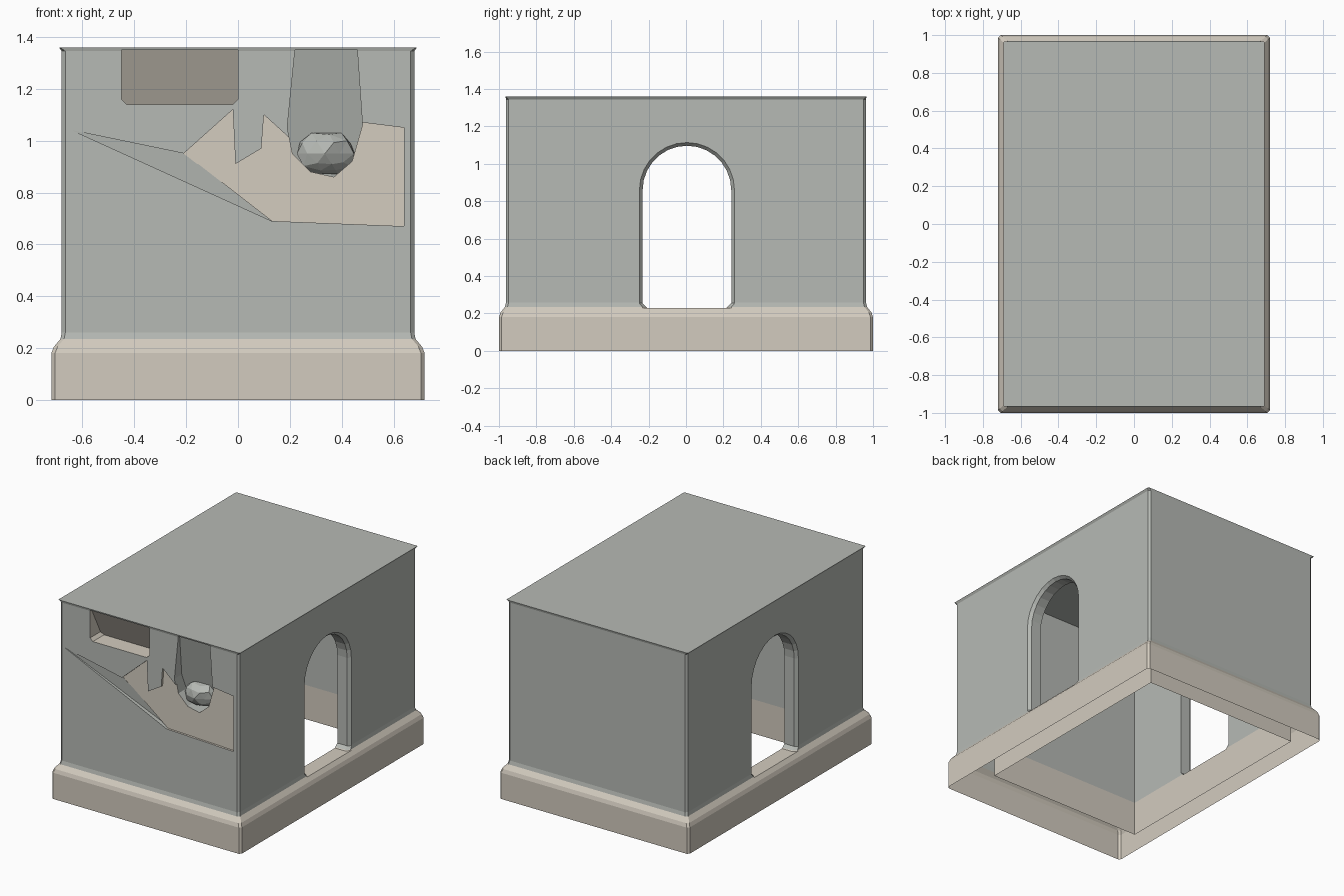
import bpy, bmesh, math, random
from mathutils import Vector

if "Cube" in bpy.data.objects:
    bpy.data.objects.remove(bpy.data.objects["Cube"])

random.seed(4)


def material(name, color):
    m = bpy.data.materials.new(name)
    m.diffuse_color = (*color, 1)
    m.use_nodes = True
    m.node_tree.nodes["Principled BSDF"].inputs["Base Color"].default_value = m.diffuse_color
    return m


MATS = [material("plaster", (0.47, 0.49, 0.46)), material("stone", (0.65, 0.60, 0.52))]


def make_object(name, bm, mat):
    bmesh.ops.recalc_face_normals(bm, faces=bm.faces[:])
    for f in bm.faces:
        f.material_index = mat
    mesh = bpy.data.meshes.new(name)
    bm.to_mesh(mesh)
    bm.free()
    for m in MATS:
        mesh.materials.append(m)
    obj = bpy.data.objects.new(name, mesh)
    bpy.context.collection.objects.link(obj)
    return obj


def loft(name, sections, mat=0):
    """Closed solid through a list of equally long point loops."""
    bm = bmesh.new()
    rings = [[bm.verts.new(p) for p in s] for s in sections]
    n = len(rings[0])
    for a, b in zip(rings, rings[1:]):
        for i in range(n):
            j = (i + 1) % n
            bm.faces.new((a[i], a[j], b[j], b[i]))
    bm.faces.new(rings[0][::-1])
    bm.faces.new(rings[-1])
    return make_object(name, bm, mat)


def ring(hx, hy, z, c=0.014):
    """Rectangle with clipped corners."""
    return [(hx - c, -hy, z), (hx, -hy + c, z), (hx, hy - c, z), (hx - c, hy, z),
            (-hx + c, hy, z), (-hx, hy - c, z), (-hx, -hy + c, z), (-hx + c, -hy, z)]


def rect(x0, x1, y0, y1, z):
    return [(x0, y0, z), (x1, y0, z), (x1, y1, z), (x0, y1, z)]


def arch(x, grow):
    """Door outline, widened by grow for the chamfered mouth."""
    r = 0.237 + grow
    cy, cz, zb = 0.005, 0.86, 0.23
    pts = [(x, cy - r + 0.025, zb), (x, cy + r - 0.025, zb), (x, cy + r, zb + 0.025)]
    for i in range(15):
        a = math.pi * i / 14
        pts.append((x, cy + r * math.cos(a), cz + r * math.sin(a)))
    pts.append((x, cy - r, zb + 0.025))
    return pts


def recess(name, outline, z_deep, deep, z_shallow, shallow, mat):
    """Cutter for the front wall whose depth changes evenly with height."""
    def depth(z):
        t = (z - z_deep) / (z_shallow - z_deep)
        return -0.96 + deep + (shallow - deep) * t
    return loft(name, [[(x, -1.05, z) for x, z in outline],
                       [(x, depth(z), z) for x, z in outline]], mat)


def cut(obj, cutters):
    for c in cutters:
        m = obj.modifiers.new("cut", 'BOOLEAN')
        m.operation = 'DIFFERENCE'
        m.solver = 'EXACT'
        m.object = c
    bpy.context.view_layer.update()
    ev = obj.evaluated_get(bpy.context.evaluated_depsgraph_get())
    mesh = bpy.data.meshes.new_from_object(ev)
    obj.modifiers.clear()
    obj.data = mesh


def open_faces(obj, test):
    """Remove flat faces so the shell stays open and hollow."""
    bm = bmesh.new()
    bm.from_mesh(obj.data)
    bm.normal_update()
    doomed = [f for f in bm.faces if abs(f.normal.z) > 0.99 and test(f.calc_center_median().z)]
    bmesh.ops.delete(bm, geom=doomed, context='FACES')
    bm.to_mesh(obj.data)
    bm.free()


# Plinth and walls as solids
plinth = loft("plinth", [ring(0.72, 1.0, 0), ring(0.72, 1.0, 0.18), ring(0.71, 0.992, 0.205),
                         ring(0.685, 0.968, 0.235)], 1)
walls = loft("walls", [ring(0.685, 0.968, 0.235), ring(0.68, 0.962, 0.26),
                       ring(0.68, 0.962, 1.345), ring(0.69, 0.966, 1.36, 0.004)], 0)

# Hollow room (thick front wall) and doorway through both sides
rooms = [loft(f"room_cutter_{m}", [rect(-0.585, 0.585, -0.69, 0.865, -0.1),
                                   rect(-0.585, 0.585, -0.69, 0.865, 1.356)], m) for m in (0, 1)]
door = loft("door_cutter", [arch(-0.80, 0.12), arch(-0.66, 0), arch(0.66, 0), arch(0.80, 0.12)], 0)

# Broken recesses in the front wall
window = recess("window_cutter", [(-0.45, 1.16), (-0.43, 1.14), (-0.02, 1.14), (0, 1.16),
                                  (0, 1.35), (-0.45, 1.35)], 1.14, 0.12, 1.35, 0.012, 1)
patch = recess("patch_cutter", [(-0.21, 0.95), (0.13, 0.69), (0.64, 0.67), (0.64, 1.05),
                                (0.48, 1.07), (0.21, 1.0), (0.10, 1.10), (0.09, 0.97),
                                (-0.01, 0.91), (-0.02, 1.12)], 0.67, 0.012, 1.12, 0.014, 1)
shard = recess("shard_cutter", [(-0.64, 1.04), (0.13, 0.69), (-0.205, 0.95)],
               0.69, 0.03, 1.04, 0.003, 0)
groove = recess("groove_cutter", [(0.22, 1.35), (0.19, 1.05), (0.21, 0.95), (0.28, 0.88),
                                  (0.37, 0.86), (0.44, 0.92), (0.48, 1.06), (0.46, 1.35)],
                0.86, 0.12, 1.35, 0.012, 0)

cut(plinth, [rooms[1], door])
cut(walls, [rooms[0], door, patch, shard, window, groove])
open_faces(plinth, lambda z: z < 0.001 or z > 0.2335)
open_faces(walls, lambda z: z < 0.237 and z > 0.2335)
for f in plinth.data.polygons:
    f.material_index = 1

for c in rooms + [door, window, patch, shard, groove]:
    bpy.data.objects.remove(c, do_unlink=True)

# Rough stone lump sitting in the groove
bm = bmesh.new()
bmesh.ops.create_icosphere(bm, subdivisions=2, radius=1)
for v in bm.verts:
    k = random.uniform(0.82, 1.1)
    v.co = Vector((0.335 + v.co.x * 0.115 * k, -0.875 + v.co.y * 0.075 * k,
                   0.95 + v.co.z * 0.088 * k))
make_object("stone_lump", bm, 0)
